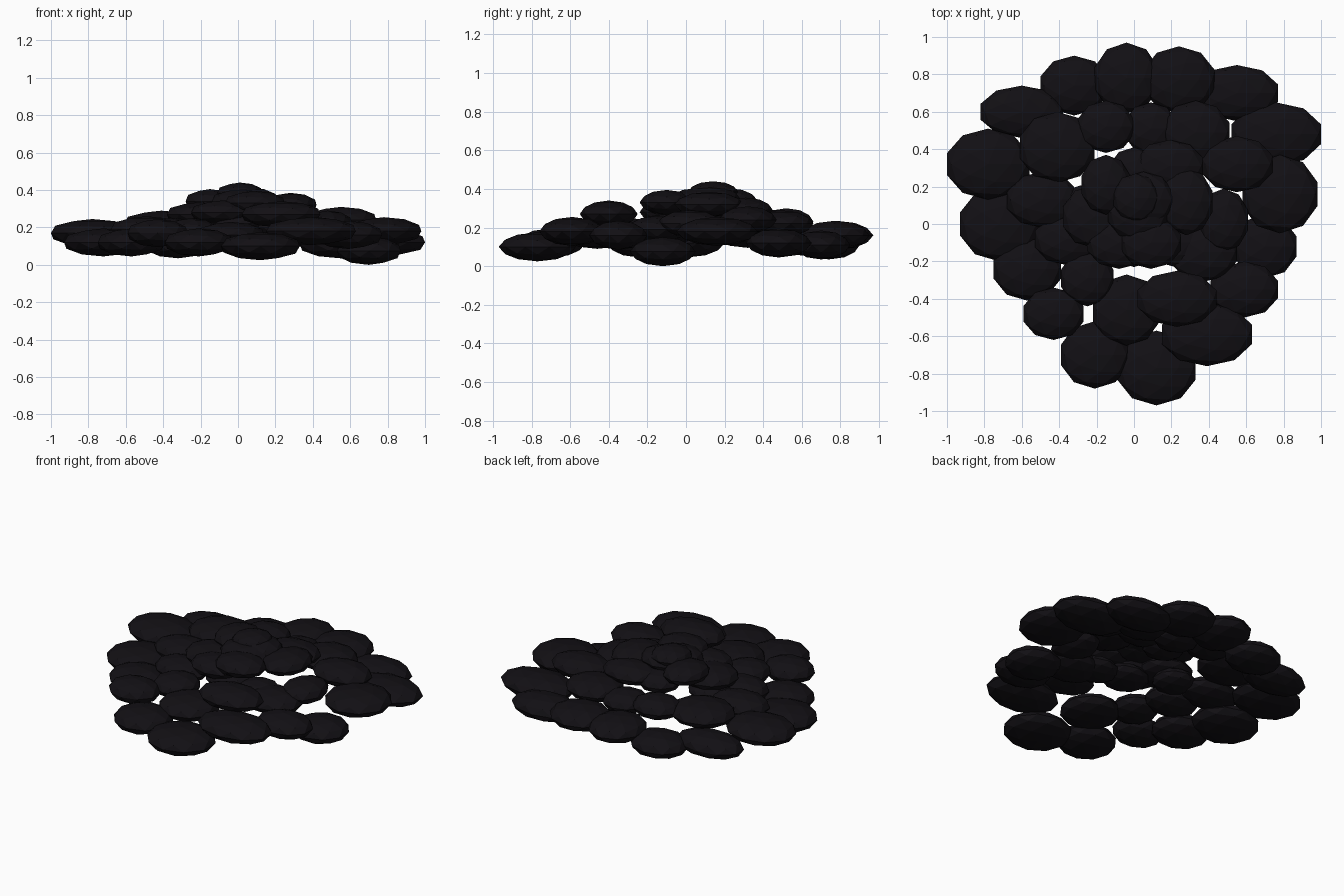
import bpy
import bmesh
from mathutils import Matrix, Vector

default_cube = bpy.data.objects.get("Cube")
if default_cube:
    bpy.data.objects.remove(default_cube, do_unlink=True)

# Shared near-black material
colour = (0.006, 0.005, 0.007, 1)
dark = bpy.data.materials.new("dark_charcoal")
dark.use_nodes = True
dark.diffuse_color = colour
shader = next(n for n in dark.node_tree.nodes if n.type == "BSDF_PRINCIPLED")
shader.inputs["Base Color"].default_value = colour
shader.inputs["Roughness"].default_value = 0.8

UNIT = 0.01          # tables are in hundredths


def add_pad(name, half_z, x, y, z, half_x, half_y):
    """Flattened faceted ball whose outline is a decagon."""
    # The decagon is narrower along x than its own radius
    radii = Vector((half_x / 0.951, half_y, half_z)) * UNIT
    place = Matrix.LocRotScale(Vector((x, y, z)) * UNIT, None, radii)
    bm = bmesh.new()
    bmesh.ops.create_icosphere(bm, subdivisions=2, radius=1, matrix=place)
    mesh = bpy.data.meshes.new(name)
    bm.to_mesh(mesh)
    bm.free()
    mesh.materials.append(dark)
    pad = bpy.data.objects.new(name, mesh)
    bpy.context.collection.objects.link(pad)


def add_ring(name, half_z, pads):
    for number, pad in enumerate(pads, start=1):
        add_pad(f"{name}_{number}", half_z, *pad)


# Outer ring: centre x, y, z, then half widths
add_ring("outer_pad", 7.5, [
    (-4, 78, 16, 17, 19),
    (24, 77, 16, 19, 18),
    (55, 70, 11, 22, 15),
    (76, 48, 12, 24, 17),
    (78, 16, 18, 20, 21),
    (70, -12, 7.5, 17, 17),
    (59, -35, 16, 18, 15),
    (39, -59, 18, 24, 17),
    (12, -77, 10, 21, 20),
    (-21, -70, 12, 18, 18),
    (-43, -48, 17, 16, 14),
    (-57, -24, 12, 18, 17),
    (-72, 0, 12, 21, 20),
    (-78, 32, 17, 22, 19),
    (-60, 60, 13, 22, 14),
    (-32, 74, 11, 18, 16),
])

# Middle ring, raised above the outer one
add_ring("middle_pad", 7, [
    (-41, 41, 22, 20, 19),
    (-15, 52, 23, 15, 14),
    (9, 51, 20, 14, 14),
    (33, 49, 22, 18, 17),
    (55, 32, 24, 19, 15),
    (48, 2, 22, 13, 17),
    (37, -15, 19, 18, 16),
    (23, -40, 27, 21, 15),
    (-4, -46, 16, 18, 19),
    (-25, -29, 18, 14, 15),
    (-36, -8, 18, 17, 14),
    (-49, 13, 19, 19, 15),
])

# Small pads tucked under the inner cluster
add_ring("under_pad", 6, [
    (22, -10, 20, 14, 13),
    (0, -9, 22, 15, 14),
    (-24, 9, 20, 13, 13),
])

# Inner cluster below the crown
add_ring("inner_pad", 6.5, [
    (19, 31, 29, 18, 14),
    (-15, 21, 34, 13, 16),
    (0, 28, 27, 13, 13),
    (28, 12, 32, 14, 18),
    (-21, 4, 27, 17, 17),
    (-8, -10, 28, 17, 14),
    (9, -10, 33, 16, 14),
    (2, 6, 34, 16, 15),
    (5, 13, 35, 16, 15),
])

# Crown pad at the peak
add_pad("crown_pad", 5.5, 1, 14, 38.5, 12, 13)
